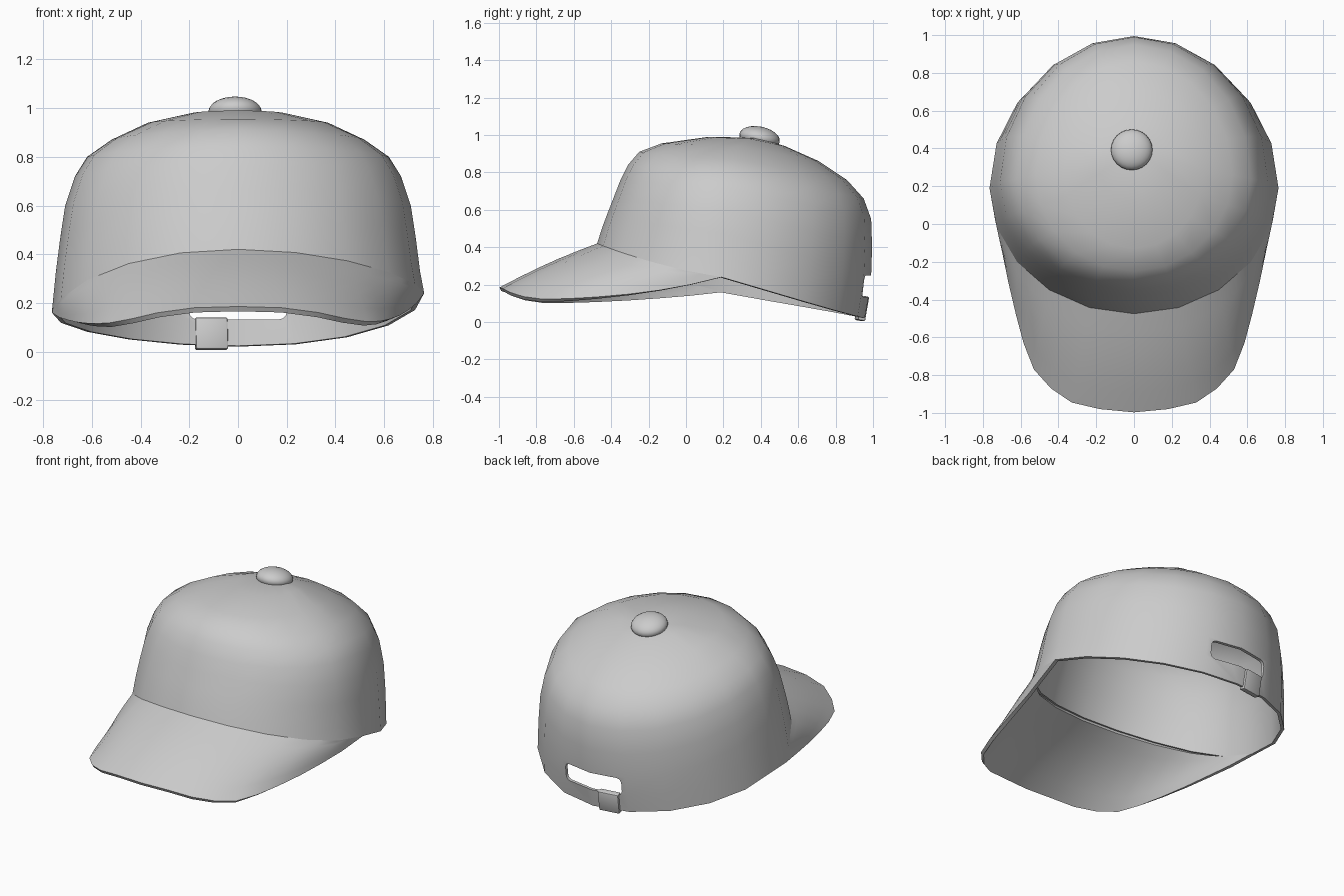
import bpy, bmesh, math
from mathutils import Vector

if "Cube" in bpy.data.objects:
    bpy.data.objects.remove(bpy.data.objects["Cube"])

grey = bpy.data.materials.new("cloth_grey")
grey.use_nodes = True
grey.diffuse_color = (0.6, 0.6, 0.6, 1)
grey.node_tree.nodes["Principled BSDF"].inputs["Base Color"].default_value = (0.6, 0.6, 0.6, 1)

WIDTH = 0.765


def finish(obj, angle=40):
    obj.data.materials.clear()
    obj.data.materials.append(grey)
    bpy.ops.object.select_all(action='DESELECT')
    obj.select_set(True)
    bpy.context.view_layer.objects.active = obj
    for mod in list(obj.modifiers):
        bpy.ops.object.modifier_apply(modifier=mod.name)
    bpy.ops.object.shade_smooth_by_angle(angle=math.radians(angle))


def grid_object(name, rows, closed=False, pole=None):
    """Skin a list of point rows; the last row can close to a pole."""
    bm = bmesh.new()
    grid = [[bm.verts.new(p) for p in row] for row in rows]
    n = len(rows[0])
    spans = [(i, (i + 1) % n) for i in range(n if closed else n - 1)]
    for low, high in zip(grid, grid[1:]):
        for a, b in spans:
            bm.faces.new((low[a], low[b], high[b], high[a]))
    if pole:
        tip = bm.verts.new(pole)
        for a, b in spans:
            bm.faces.new((grid[-1][a], grid[-1][b], tip))
    bmesh.ops.remove_doubles(bm, verts=bm.verts, dist=0.0005)
    mesh = bpy.data.meshes.new(name)
    bm.to_mesh(mesh)
    bm.free()
    obj = bpy.data.objects.new(name, mesh)
    bpy.context.collection.objects.link(obj)
    return obj


def thicken(obj, amount):
    mod = obj.modifiers.new("thickness", 'SOLIDIFY')
    mod.thickness = amount
    mod.offset = -1
    mod.use_even_offset = False


# Crown rings: front y, z / back y, z / side y, z, half width
RINGS = [
    (-.475, .42, .955, .02, .19, .20, .765),
    (-.45, .50, .975, .13, .20, .33, .748),
    (-.42, .58, .99, .25, .21, .47, .73),
    (-.385, .67, .995, .40, .22, .60, .71),
    (-.35, .76, .99, .55, .23, .72, .67),
    (-.31, .84, .95, .66, .24, .80, .62),
    (-.25, .91, .86, .76, .26, .87, .52),
    (-.13, .955, .71, .86, .28, .94, .37),
    (.12, .99, .53, .94, .34, .98, .19),
]


def ring_point(ring, angle, lean=0.0):
    fy, fz, by, bz, sy, sz, half = ring
    s, c = math.sin(angle), math.cos(angle)
    sz += lean * s
    if c > 0:
        return Vector((half * s, sy + (fy - sy) * c, sz + (fz - sz) * c ** 1.3))
    return Vector((half * s, sy - (by - sy) * c, sz - (bz - sz) * c))


SEGMENTS = 20
STEP = math.tau / SEGMENTS
crown_rows = [[ring_point(r, i * STEP, 0.04 if k == 0 else 0) for i in range(SEGMENTS)]
              for k, r in enumerate(RINGS)]
crown = grid_object("crown", crown_rows, closed=True, pole=(0, .39, .985))
thicken(crown, 0.02)

# Rounded cutter for the rear opening above the strap
bpy.ops.mesh.primitive_cube_add(size=1, location=(0, .95, .19))
cutter = bpy.context.object
cutter.name = "opening_cutter"
cutter.scale = (.4, .3, .115)
bpy.ops.object.transform_apply(location=False, rotation=False, scale=True)
bev = cutter.modifiers.new("round", 'BEVEL')
bev.width = 0.03
bev.segments = 3
cutter.hide_render = True
cutter.display_type = 'WIRE'
cut = crown.modifiers.new("opening", 'BOOLEAN')
cut.operation = 'DIFFERENCE'
cut.object = cutter
cut.solver = 'EXACT'
finish(crown)
bpy.data.objects.remove(cutter)

# Brim: sweeps from its outer edge up to the crown's front hem
EDGE = [(0, -.997, .185), (.18, -.98, .18), (.33, -.945, .16), (.44, -.87, .135),
        (.53, -.77, .12), (.585, -.63, .12), (.625, -.48, .125), (.665, -.31, .135),
        (.70, -.14, .15), (.735, .02, .17)]
ROWS = 5


def joint(j):
    """Point on the faceted front hem, two steps to each crown segment."""
    a = ring_point(RINGS[0], math.floor(j / 2) * STEP, 0.04)
    b = ring_point(RINGS[0], math.ceil(j / 2) * STEP, 0.04)
    return (a + b) / 2


def edge(j):
    if abs(j) == len(EDGE):
        return joint(j)
    x, y, z = EDGE[abs(j)]
    side = 1 if j > 0 else -1
    return Vector((side * x, y, z + side * 0.04 * (abs(j) / 10) ** 3))


columns = range(-len(EDGE), len(EDGE) + 1)
brim_rows = []
for k in range(ROWS + 1):
    t = k / ROWS
    bulge = Vector((0, 0, 0.012 * math.sin(math.pi * t)))
    brim_rows.append([edge(j).lerp(joint(j), t) + (bulge if abs(j) < 10 else Vector())
                      for j in columns])
brim = grid_object("brim", brim_rows)
thicken(brim, 0.022)
finish(brim, 60)

# Button on top
bpy.ops.mesh.primitive_uv_sphere_add(segments=24, ring_count=12, radius=1,
                                     location=(-.012, .393, .985), rotation=(-.2, 0, 0))
button = bpy.context.object
button.name = "top_button"
button.scale = (.11, .11, .06)
finish(button)

# Buckle wrapped around the rear strap
bpy.ops.mesh.primitive_cube_add(size=1, location=(-.11, .94, .073), rotation=(-.17, 0, .15))
buckle = bpy.context.object
buckle.name = "strap_buckle"
buckle.scale = (.135, .04, .132)
bpy.ops.object.transform_apply(location=False, rotation=False, scale=True)
soft = buckle.modifiers.new("soft_edges", 'BEVEL')
soft.width = 0.008
soft.segments = 2
finish(buckle)
